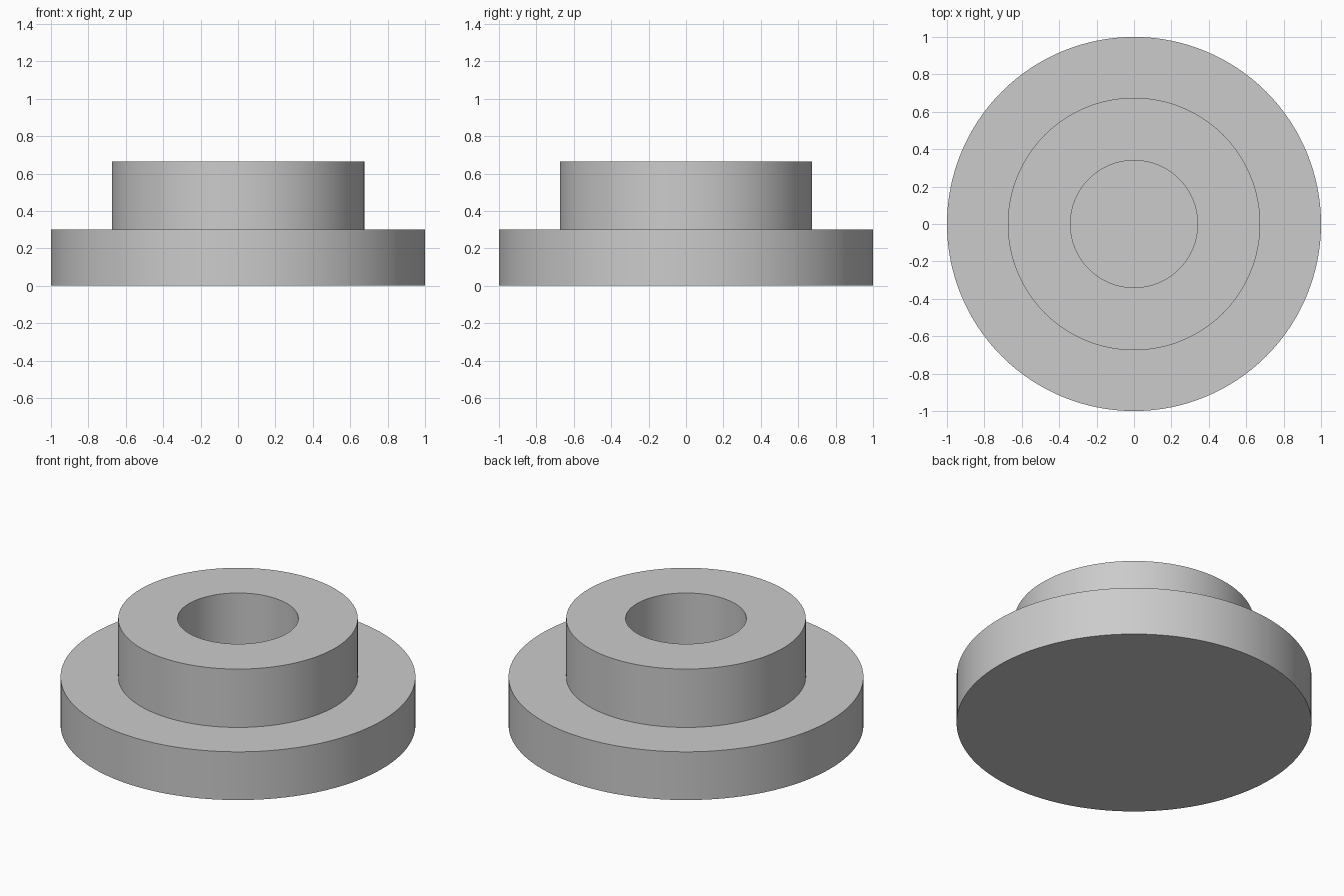
import bpy
import bmesh
import math

cube = bpy.data.objects.get("Cube")
if cube:
    bpy.data.objects.remove(cube, do_unlink=True)

SEGMENTS = 128

# Plain grey material
grey = bpy.data.materials.new("plain_grey")
grey.use_nodes = True
colour = (0.6, 0.6, 0.6, 1.0)
grey.diffuse_color = colour
grey.node_tree.nodes["Principled BSDF"].inputs["Base Color"].default_value = colour


def lathe(name, profile):
    """Revolve a (radius, height) profile around z into a closed solid."""
    bm = bmesh.new()
    verts = [bm.verts.new((r, 0, z)) for r, z in profile]
    edges = [bm.edges.new(pair) for pair in zip(verts, verts[1:])]
    bmesh.ops.spin(bm, geom=verts + edges, cent=(0, 0, 0), axis=(0, 0, 1),
                   angle=math.tau, steps=SEGMENTS, use_duplicate=False)
    bmesh.ops.remove_doubles(bm, verts=bm.verts[:], dist=0.0001)
    bmesh.ops.holes_fill(bm, edges=[e for e in bm.edges if e.is_boundary], sides=0)
    bmesh.ops.recalc_face_normals(bm, faces=bm.faces[:])
    mesh = bpy.data.meshes.new(name)
    bm.to_mesh(mesh)
    bm.free()
    mesh.materials.append(grey)
    obj = bpy.data.objects.new(name, mesh)
    bpy.context.collection.objects.link(obj)
    bpy.ops.object.select_all(action="DESELECT")
    obj.select_set(True)
    bpy.context.view_layer.objects.active = obj
    bpy.ops.object.shade_smooth_by_angle(angle=math.radians(30))
    return obj


# Wide base disc, raised collar and blind centre bore in one turned solid
base_r, collar_r, bore_r = 1.0, 0.675, 0.34
base_z, top_z = 0.30, 0.663
lathe("flanged_hub", [
    (base_r, 0), (base_r, base_z),
    (collar_r, base_z), (collar_r, top_z),
    (bore_r, top_z), (bore_r, base_z),
])
